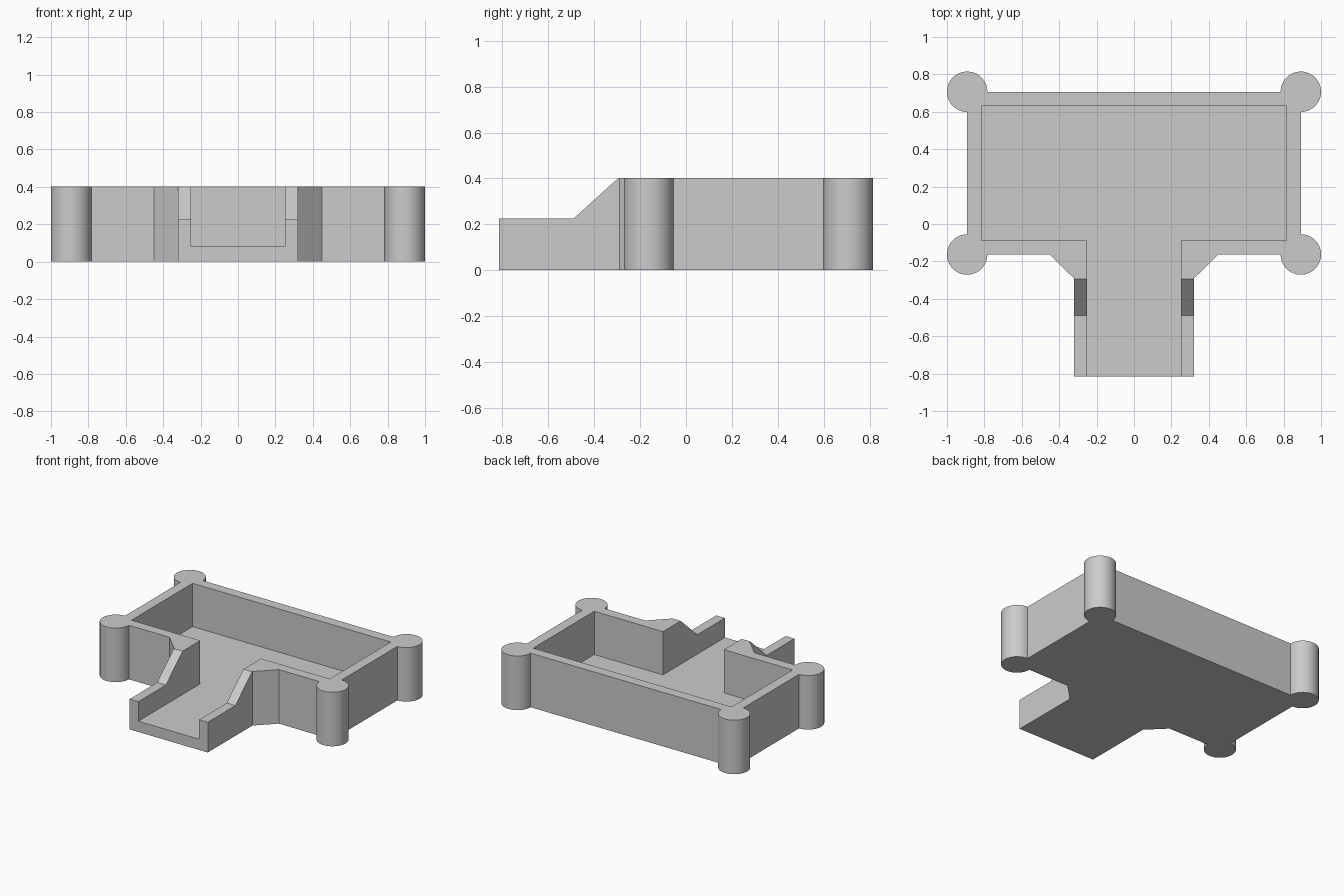
import bpy, bmesh
from math import sin, cos, pi, radians
from mathutils import Vector

if "Cube" in bpy.data.objects:
    bpy.data.objects.remove(bpy.data.objects["Cube"], do_unlink=True)

HEIGHT, FLOOR, LOW_WALL = 0.402, 0.08, 0.225
SIDE, BACK, FRONT = 0.892, 0.707, -0.163
RADIUS, WALL = 0.108, 0.076
PASSAGE, GATE_END = 0.322, -0.815
STEPS = 48

stone = bpy.data.materials.new("stone grey")
stone.use_nodes = True
colour = (0.6, 0.6, 0.6, 1)
stone.diffuse_color = colour
stone.node_tree.nodes["Principled BSDF"].inputs["Base Color"].default_value = colour


def prism(name, points, offset):
    """Extrude a closed outline of 3D points by an offset."""
    bm = bmesh.new()
    face = bm.faces.new([bm.verts.new(p) for p in points])
    result = bmesh.ops.extrude_face_region(bm, geom=[face])
    moved = [v for v in result["geom"] if isinstance(v, bmesh.types.BMVert)]
    bmesh.ops.translate(bm, verts=moved, vec=Vector(offset))
    bmesh.ops.recalc_face_normals(bm, faces=bm.faces)
    mesh = bpy.data.meshes.new(name)
    bm.to_mesh(mesh)
    bm.free()
    mesh.materials.append(stone)
    obj = bpy.data.objects.new(name, mesh)
    bpy.context.collection.objects.link(obj)
    return obj


def mirrored(half, z):
    """Complete a right-hand half outline across x = 0."""
    full = half + [(-x, y) for x, y in reversed(half)]
    return [(x, y, z) for x, y in full]


def tower(y, start):
    """Three-quarter round of a corner tower."""
    angles = [start + 1.5 * pi * i / STEPS for i in range(STEPS + 1)]
    return [(SIDE + RADIUS * cos(a), y + RADIUS * sin(a)) for a in angles]


# Outer plan: gate passage, splayed shoulders and four corner towers
plan = [(PASSAGE, GATE_END), (PASSAGE, -0.29), (0.45, FRONT)]
plan += tower(FRONT, -pi) + tower(BACK, -pi / 2)
fort = prism("fort_body", mirrored(plan, 0), (0, 0, HEIGHT))

# Hollow court with an open passage
inner = PASSAGE - WALL + 0.004
court = [(inner, GATE_END - 0.1), (inner, FRONT + WALL),
         (SIDE - WALL, FRONT + WALL), (SIDE - WALL, BACK - WALL)]
court_cutter = prism("court_cutter", mirrored(court, FLOOR), (0, 0, 1))

# Slope and lowered tops of the passage walls
slope = [(GATE_END - 0.1, LOW_WALL), (-0.49, LOW_WALL),
         (-0.295, HEIGHT), (-0.295, 1), (GATE_END - 0.1, 1)]
slope_cutter = prism("slope_cutter", [(-0.4, y, z) for y, z in slope], (0.8, 0, 0))

bpy.context.view_layer.objects.active = fort
for cutter in (court_cutter, slope_cutter):
    cutter.hide_render = True
    cut = fort.modifiers.new("cut", "BOOLEAN")
    cut.operation = "DIFFERENCE"
    cut.solver = "EXACT"
    cut.object = cutter
    bpy.ops.object.modifier_apply(modifier=cut.name)
    bpy.data.objects.remove(cutter, do_unlink=True)

# Smooth tower sides, crisp wall edges
bpy.ops.object.select_all(action="DESELECT")
fort.select_set(True)
bpy.ops.object.shade_smooth_by_angle(angle=radians(30))
